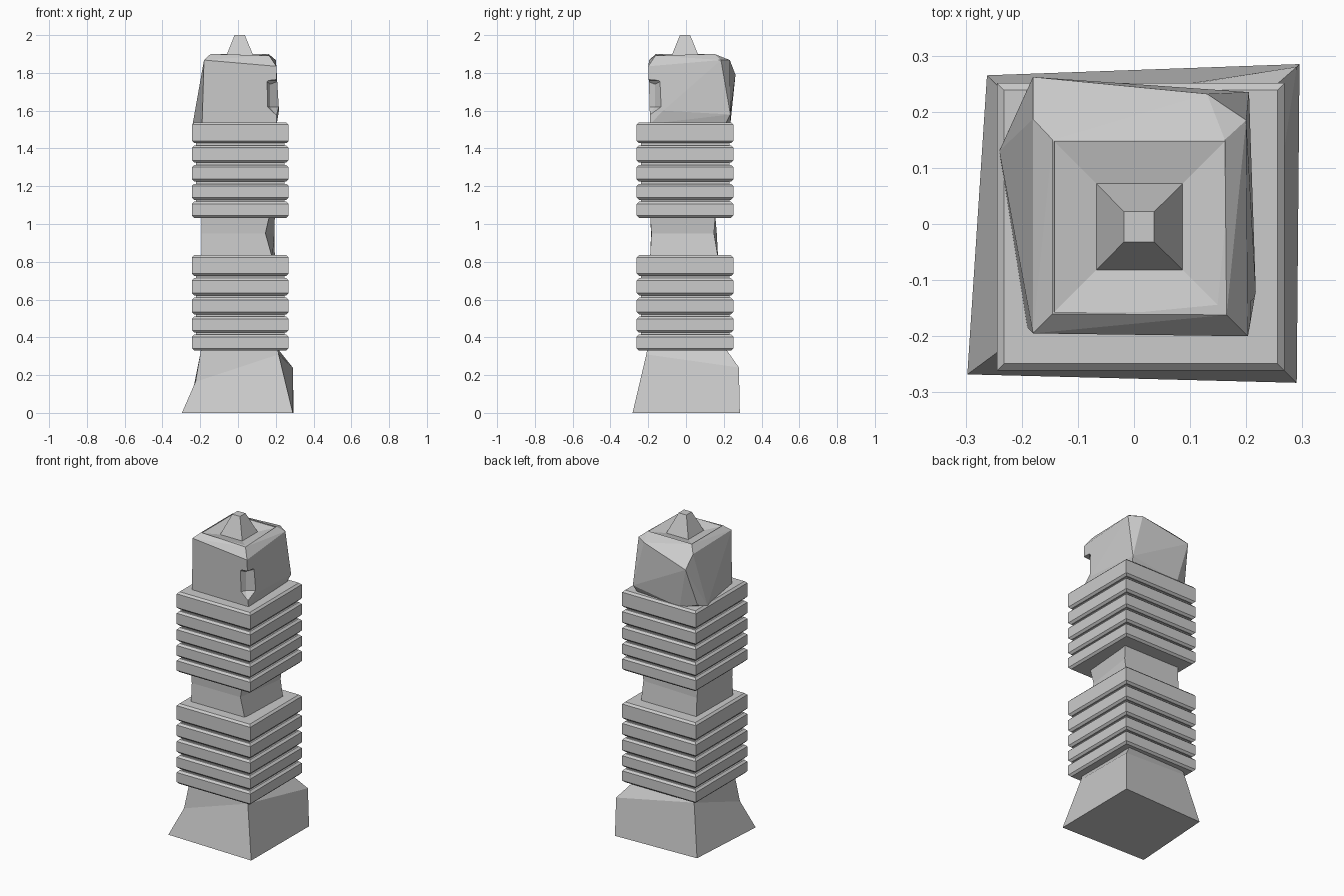
import bpy
import bmesh

cube = bpy.data.objects.get("Cube")
if cube:
    bpy.data.objects.remove(cube, do_unlink=True)

# Single stone colour
stone = bpy.data.materials.new("grey_stone")
stone.use_nodes = True
GREY = (0.6, 0.6, 0.6, 1)
stone.diffuse_color = GREY
stone.node_tree.nodes["Principled BSDF"].inputs["Base Color"].default_value = GREY

CX, CY = 0.012, -0.005


def finish(name, bm):
    bmesh.ops.recalc_face_normals(bm, faces=bm.faces[:])
    mesh = bpy.data.meshes.new(name)
    bm.to_mesh(mesh)
    bm.free()
    mesh.materials.append(stone)
    obj = bpy.data.objects.new(name, mesh)
    bpy.context.collection.objects.link(obj)
    return obj


def loft(name, sections):
    """Join four-cornered sections from bottom to top and cap both ends."""
    bm = bmesh.new()
    rows = [[bm.verts.new(p) for p in s] for s in sections]
    for a, b in zip(rows, rows[1:]):
        for i in range(4):
            j = (i + 1) % 4
            bm.faces.new((a[i], a[j], b[j], b[i]))
    bm.faces.new(rows[0][::-1])
    bm.faces.new(rows[-1])
    return finish(name, bm)


def hull(name, points):
    bm = bmesh.new()
    for p in points:
        bm.verts.new(p)
    res = bmesh.ops.convex_hull(bm, input=bm.verts[:])
    loose = [v for v in bm.verts if not v.link_faces]
    bmesh.ops.delete(bm, geom=loose, context="VERTS")
    bmesh.ops.dissolve_limit(bm, angle_limit=0.02, verts=bm.verts[:], edges=bm.edges[:])
    return finish(name, bm)


def square(half, z, cx=CX, cy=CY):
    return [(cx + sx * half, cy + sy * half, z)
            for sx, sy in ((-1, -1), (1, -1), (1, 1), (-1, 1))]


def cut(target, cutter):
    mod = target.modifiers.new(cutter.name, "BOOLEAN")
    mod.operation = "DIFFERENCE"
    mod.solver = "EXACT"
    mod.object = cutter
    cutter.hide_render = True
    cutter.hide_viewport = True
    cutter.display_type = "WIRE"


# Splayed, uneven foot
loft("foot", [
    [(-0.297, -0.268, 0), (0.29, -0.283, 0), (0.295, 0.285, 0), (-0.262, 0.265, 0)],
    [(-0.225, -0.215, 0.165), (0.215, -0.21, 0.31), (0.29, 0.28, 0.24), (-0.2, 0.205, 0.31)],
    [(-0.195, -0.2, 0.34), (0.21, -0.205, 0.34), (0.21, 0.21, 0.34), (-0.195, 0.2, 0.34)],
])

# Worn neck between the two ribbed blocks
loft("neck", [
    [(-0.195, -0.19, 0.82), (0.182, -0.19, 0.82), (0.195, 0.17, 0.82), (-0.19, 0.17, 0.82)],
    [(-0.192, -0.185, 0.95), (0.145, -0.183, 0.95), (0.193, 0.148, 0.95), (-0.19, 0.163, 0.95)],
    [(-0.195, -0.19, 1.045), (0.167, -0.19, 1.045), (0.195, 0.155, 1.045), (-0.195, 0.155, 1.045)],
])

# Ribbed blocks: five chamfered slabs around a slightly narrower core
HALF, BEVEL = 0.256, 0.012
SLABS = [(0, 0.085), (0.095, 0.18), (0.192, 0.28), (0.292, 0.383), (0.395, 0.505)]
for block, base in (("lower", 0.33), ("upper", 1.033)):
    loft(block + "_core", [square(HALF - 0.022, base + 0.01), square(HALF - 0.022, base + 0.49)])
    for n, (lo, hi) in enumerate(SLABS):
        lo, hi = base + lo, base + hi
        loft(f"{block}_slab_{n + 1}", [
            square(HALF - BEVEL, lo), square(HALF, lo + BEVEL),
            square(HALF, hi - BEVEL), square(HALF - BEVEL, hi)])

# Rough head stone with broken corners
head = hull("head", [
    # rim
    (-0.145, -0.16, 1.9), (0.165, -0.162, 1.892), (0.162, 0.15, 1.9), (-0.145, 0.15, 1.9),
    # shoulder
    (-0.18, -0.195, 1.868), (0.203, -0.2, 1.835), (0.2, 0.185, 1.868),
    (0.13, 0.232, 1.868), (-0.18, 0.262, 1.79), (-0.18, 0.187, 1.86),
    # foot of the stone
    (-0.19, -0.185, 1.53), (0.205, -0.19, 1.53), (0.217, -0.12, 1.6),
    (0.205, 0.235, 1.58), (0.19, 0.21, 1.53), (-0.12, 0.235, 1.53),
    (-0.213, 0.19, 1.55), (-0.24, 0.13, 1.53),
])

# Chip in the front corner of the head
cut(head, hull("chip_cutter", [
    (x, y, z) for x, y, zs in (
        (0.145, -0.215, (1.76, 1.62)),
        (0.225, -0.125, (1.76, 1.62)),
        (0.17, -0.165, (1.74, 1.62)),
        (0.28, -0.28, (1.78, 1.46)))
    for z in zs]))

# Shallow dish in the top of the head
dish = loft("dish_cutter", [square(0.077, 1.878, 0.01), square(0.152, 1.896, 0.01),
                            square(0.155, 1.95, 0.01)])
cut(head, dish)

# Finial
loft("finial", [square(0.078, 1.875, 0.01), square(0.027, 2.0, 0.009)])
